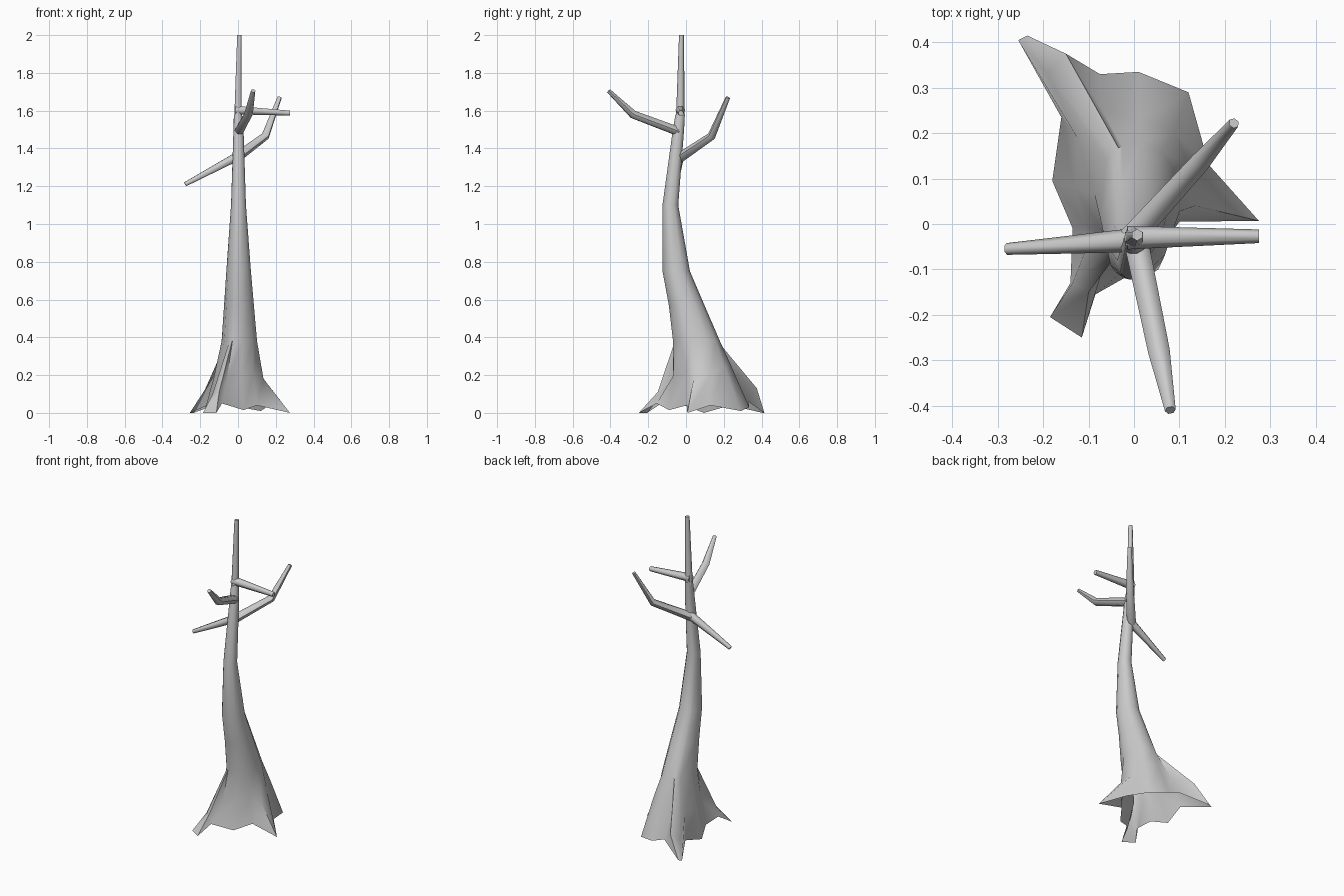
import bpy
import bmesh
import math
from mathutils import Vector

if "Cube" in bpy.data.objects:
    bpy.data.objects.remove(bpy.data.objects["Cube"], do_unlink=True)

# One plain bark colour
bark = bpy.data.materials.new("pale_grey_bark")
bark.use_nodes = True
BARK_COLOUR = (0.6, 0.6, 0.6, 1)
bark.diffuse_color = BARK_COLOUR
bark.node_tree.nodes["Principled BSDF"].inputs["Base Color"].default_value = BARK_COLOUR


def loft(name, rings, cap_start=False, cap_end=True, crease=60):
    """Skin a list of equal-length point rings into a smooth object."""
    bm = bmesh.new()
    loops = [[bm.verts.new(point) for point in ring] for ring in rings]
    count = len(loops[0])
    for low, high in zip(loops, loops[1:]):
        for i in range(count):
            j = (i + 1) % count
            bm.faces.new((low[i], low[j], high[j], high[i]))
    if cap_start:
        bm.faces.new(reversed(loops[0]))
    if cap_end:
        bm.faces.new(loops[-1])
    mesh = bpy.data.meshes.new(name)
    bm.to_mesh(mesh)
    bm.free()
    mesh.materials.append(bark)
    obj = bpy.data.objects.new(name, mesh)
    bpy.context.collection.objects.link(obj)
    bpy.ops.object.select_all(action="DESELECT")
    obj.select_set(True)
    bpy.context.view_layer.objects.active = obj
    bpy.ops.object.shade_smooth_by_angle(angle=math.radians(crease))
    return obj


def tube(name, path, radii, sides=6):
    """Tapering limb: rings square to the path, mitred at its bends."""
    points = [Vector(p) for p in path]
    rings = []
    for i, (centre, radius) in enumerate(zip(points, radii)):
        ahead = points[min(i + 1, len(points) - 1)]
        behind = points[max(i - 1, 0)]
        direction = (ahead - behind).normalized()
        reference = Vector((1, 0, 0)) if abs(direction.z) > 0.9 else Vector((0, 0, 1))
        side = reference.cross(direction).normalized()
        up = direction.cross(side)
        rings.append([
            centre + radius * (math.cos(a) * side + math.sin(a) * up)
            for a in (math.tau * k / sides for k in range(sides))
        ])
    return loft(name, rings, cap_start=True)


# Flared foot: ground point and shoulder point of each column, anticlockwise
foot = [
    ((0.275, 0.007, 0), (0.135, 0.04, 0.18)),       # left root
    ((0.165, 0.13, 0.04), (0.12, 0.13, 0.2)),
    ((0.12, 0.29, 0.01), (0.09, 0.2, 0.25)),        # back bulge
    ((0.01, 0.335, 0.03), (0.01, 0.23, 0.27)),
    ((-0.075, 0.33, 0.06), (-0.07, 0.25, 0.2)),
    ((-0.235, 0.415, 0), (-0.15, 0.375, 0.13)),     # back root
    ((-0.255, 0.405, 0), (-0.19, 0.33, 0.09)),
    ((-0.16, 0.235, 0.04), (-0.125, 0.19, 0.2)),
    ((-0.18, 0.095, 0), (-0.13, 0.08, 0.18)),       # right bulge
    ((-0.135, -0.01, 0.04), (-0.11, 0, 0.19)),
    ((-0.14, -0.13, 0.05), (-0.1, -0.04, 0.17)),
    ((-0.185, -0.205, 0), (-0.135, -0.13, 0.1)),    # front root
    ((-0.115, -0.25, 0), (-0.1, -0.15, 0.11)),
    ((-0.085, -0.155, 0.05), (-0.06, -0.07, 0.17)),
    ((0.03, -0.09, 0.015), (0.02, -0.065, 0.2)),
    ((0.1, 0.005, 0.04), (0.08, 0, 0.2)),
]
angles = [math.atan2(s[1] - 0.07, s[0]) for _, s in foot]

# Bent trunk sections: centre x, centre y, radius x, radius y, height
sections = [
    (0.008, 0.055, 0.095, 0.125, 0.38),
    (0.006, 0.003, 0.08, 0.095, 0.57),
    (0.004, -0.052, 0.066, 0.073, 0.75),
    (0.003, -0.083, 0.04, 0.042, 1.1),
    (0.003, -0.04, 0.027, 0.03, 1.5),
    (0, -0.031, 0.022, 0.025, 1.58),
]
trunk_rings = [[ground for ground, _ in foot], [shoulder for _, shoulder in foot]]
for cx, cy, rx, ry, z in sections:
    trunk_rings.append([(cx + rx * math.cos(a), cy + ry * math.sin(a), z) for a in angles])
loft("trunk_with_roots", trunk_rings)

# Upright leader above the trunk
tube("top_leader", [(0, -0.03, 1.56), (0.007, -0.024, 2)], (0.023, 0.013))

# Bare branches
tube("upper_left_branch", [(-0.015, -0.03, 1.603), (0.275, -0.027, 1.587)], (0.026, 0.015))
tube("lower_right_branch", [(0.01, -0.035, 1.365), (-0.28, -0.055, 1.21)], (0.027, 0.013))
tube("back_branch", [(-0.01, -0.035, 1.35), (0.145, 0.135, 1.465), (0.22, 0.222, 1.67)],
     (0.027, 0.022, 0.012))
tube("front_branch", [(0.005, -0.04, 1.49), (0.055, -0.28, 1.58), (0.08, -0.41, 1.705)],
     (0.027, 0.024, 0.012))
